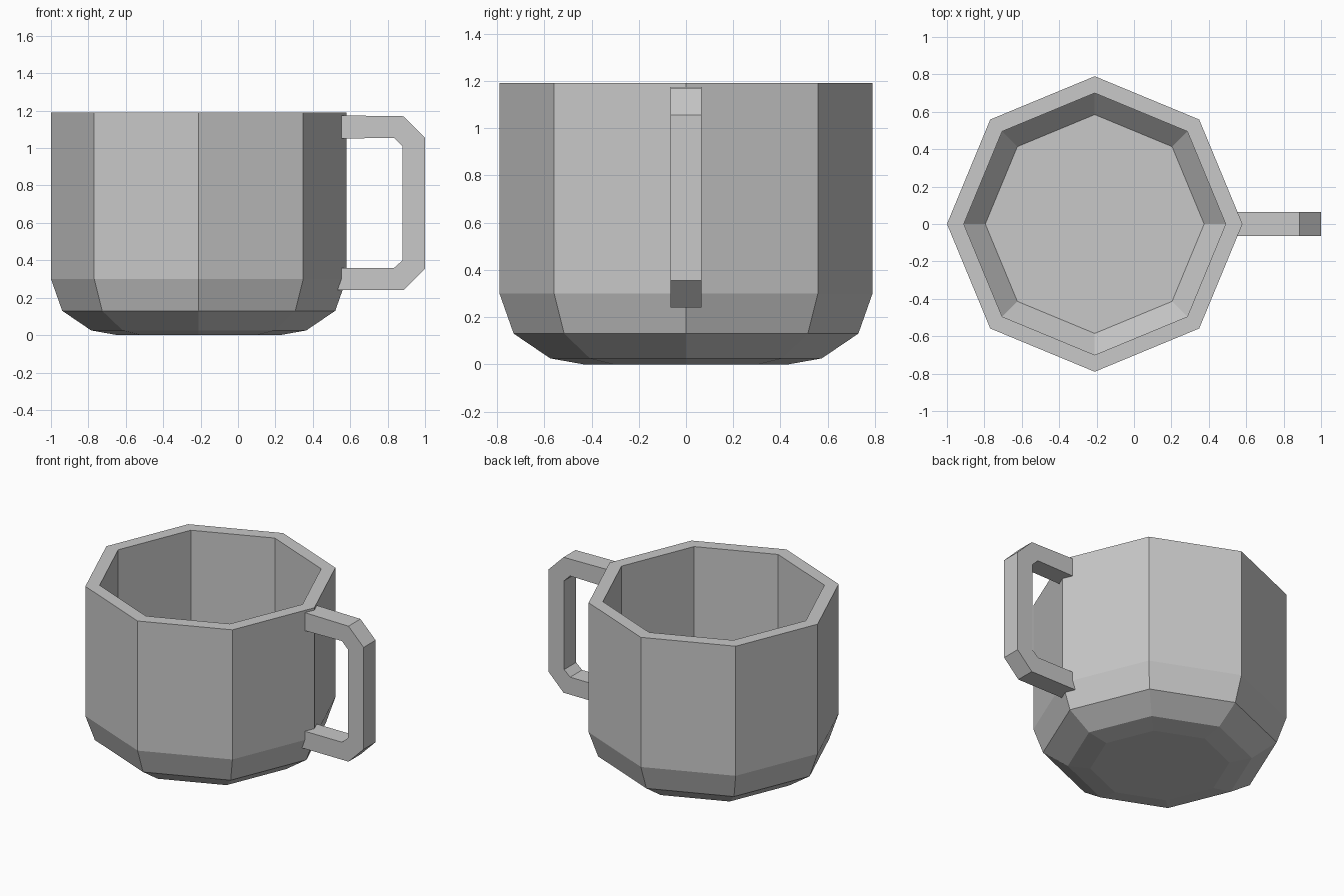
import bpy
import bmesh
from math import cos, sin, tau

cube = bpy.data.objects.get("Cube")
if cube:
    bpy.data.objects.remove(cube, do_unlink=True)

grey = bpy.data.materials.new("light_grey")
grey.use_nodes = True
grey.diffuse_color = (0.58, 0.58, 0.58, 1)
grey.node_tree.nodes["Principled BSDF"].inputs["Base Color"].default_value = grey.diffuse_color


def finish(bm, name):
    bmesh.ops.recalc_face_normals(bm, faces=bm.faces)
    mesh = bpy.data.meshes.new(name)
    bm.to_mesh(mesh)
    bm.free()
    mesh.materials.append(grey)
    obj = bpy.data.objects.new(name, mesh)
    bpy.context.collection.objects.link(obj)
    return obj


def lathe(name, profile, sides, centre_x):
    """Faceted shell from a (radius, height) profile, capped at both ends."""
    bm = bmesh.new()
    rings = [[bm.verts.new((centre_x + r * cos(tau * i / sides), r * sin(tau * i / sides), z))
              for i in range(sides)] for r, z in profile]
    for low, high in zip(rings, rings[1:]):
        for i in range(sides):
            j = (i + 1) % sides
            bm.faces.new((low[i], low[j], high[j], high[i]))
    bm.faces.new(rings[0])
    bm.faces.new(rings[-1])
    return finish(bm, name)


def slab(name, outline, half_width):
    """Flat (x, z) outline extruded across y."""
    bm = bmesh.new()
    face = bm.faces.new([bm.verts.new((x, -half_width, z)) for x, z in outline])
    extruded = bmesh.ops.extrude_face_region(bm, geom=[face])["geom"]
    moved = [v for v in extruded if isinstance(v, bmesh.types.BMVert)]
    bmesh.ops.translate(bm, verts=moved, vec=(0, 2 * half_width, 0))
    return finish(bm, name)


# Eight-sided cup: underside, outer wall, rim, inner wall and floor
lathe("cup", [(0.435, 0), (0.575, 0.025), (0.73, 0.13), (0.79, 0.30), (0.79, 1.19),
              (0.70, 1.19), (0.70, 0.25), (0.585, 0.13)], 8, -0.21)

# Chamfered handle, its ends sunk in the wall
outer = [(0.52, 1.175), (0.885, 1.17), (1.0, 1.055), (1.0, 0.355), (0.885, 0.24), (0.52, 0.24)]
inner = [(0.52, 0.36), (0.835, 0.36), (0.88, 0.40), (0.88, 1.01), (0.835, 1.055), (0.52, 1.05)]
slab("handle", outer + inner, 0.065)
